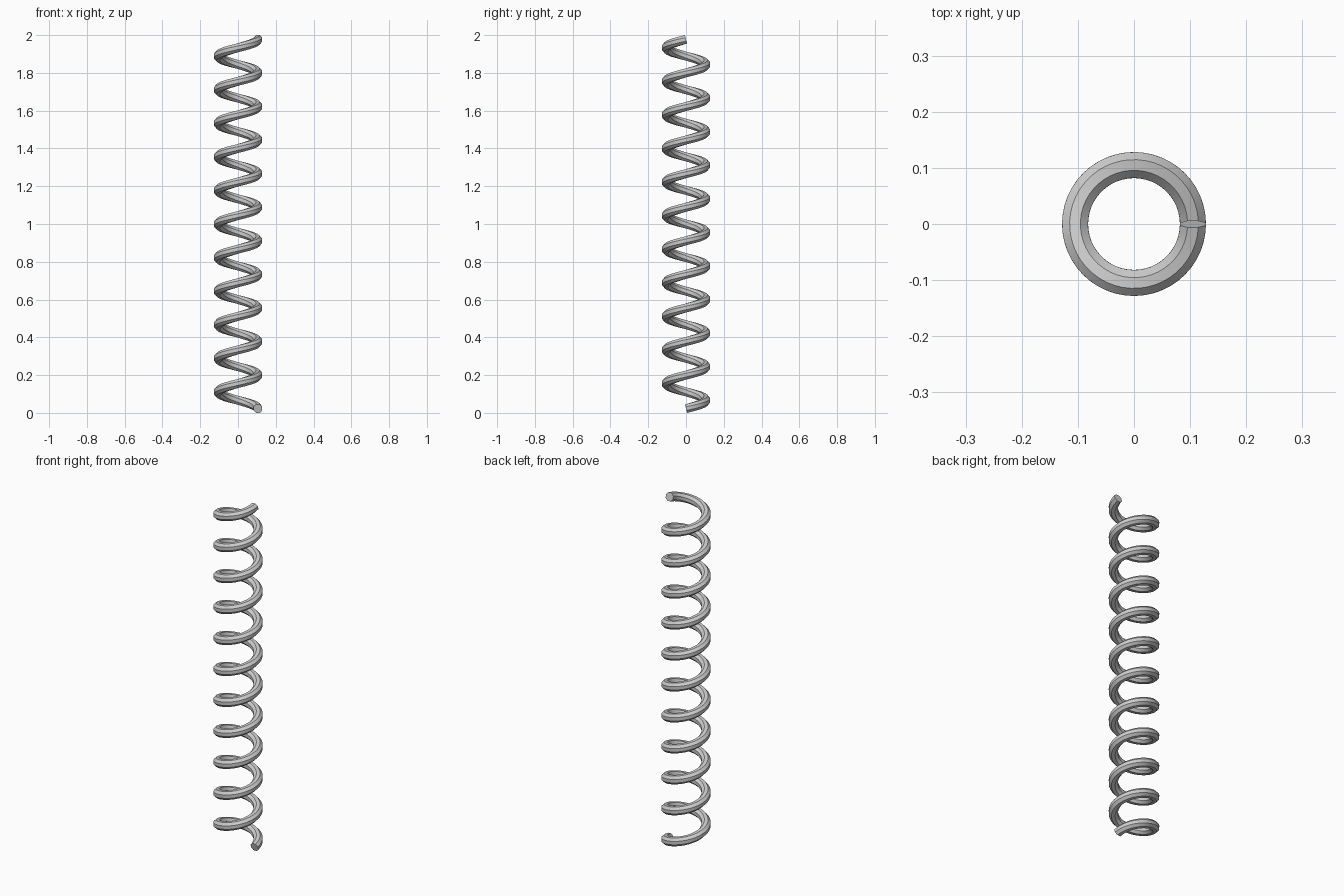
import bpy, bmesh
from math import sin, cos, pi, atan2, radians

if "Cube" in bpy.data.objects:
    bpy.data.objects.remove(bpy.data.objects["Cube"])

COIL_R, WIRE_R, SIDES = 0.105, 0.025, 8
TURNS, STEPS, HEIGHT = 11, 48, 2.0

# eight-sided wire section, flat side facing outward
section = [(WIRE_R * cos((k + 0.5) * 2 * pi / SIDES),
            WIRE_R * sin((k + 0.5) * 2 * pi / SIDES)) for k in range(SIDES)]

# slope of the helix; ends sit so the wire just touches z = 0 and z = 2
slope = atan2(HEIGHT - 2 * WIRE_R, TURNS * 2 * pi * COIL_R)
z0 = WIRE_R * cos(pi / SIDES) * cos(slope)
rise = HEIGHT - 2 * z0

# sweep the section, square to the wire, up a right-handed helix
bm = bmesh.new()
rings = []
n = TURNS * STEPS
for i in range(n + 1):
    a = 2 * pi * i / STEPS
    ring = []
    for u, v in section:
        r = COIL_R + u
        t = -v * sin(slope)          # lean along the travel direction
        ring.append(bm.verts.new((r * cos(a) - t * sin(a),
                                  r * sin(a) + t * cos(a),
                                  z0 + rise * i / n + v * cos(slope))))
    rings.append(ring)

for lo, hi in zip(rings, rings[1:]):
    for k in range(SIDES):
        j = (k + 1) % SIDES
        bm.faces.new((lo[k], lo[j], hi[j], hi[k]))

# end caps
bm.faces.new(rings[0])
bm.faces.new(rings[-1])
bmesh.ops.recalc_face_normals(bm, faces=bm.faces)

mesh = bpy.data.meshes.new("coil_spring")
bm.to_mesh(mesh)
bm.free()
spring = bpy.data.objects.new("coil_spring", mesh)
bpy.context.collection.objects.link(spring)

# smooth along the wire, crisp between its flat sides
bpy.context.view_layer.objects.active = spring
spring.select_set(True)
bpy.ops.object.shade_smooth_by_angle(angle=radians(30))
